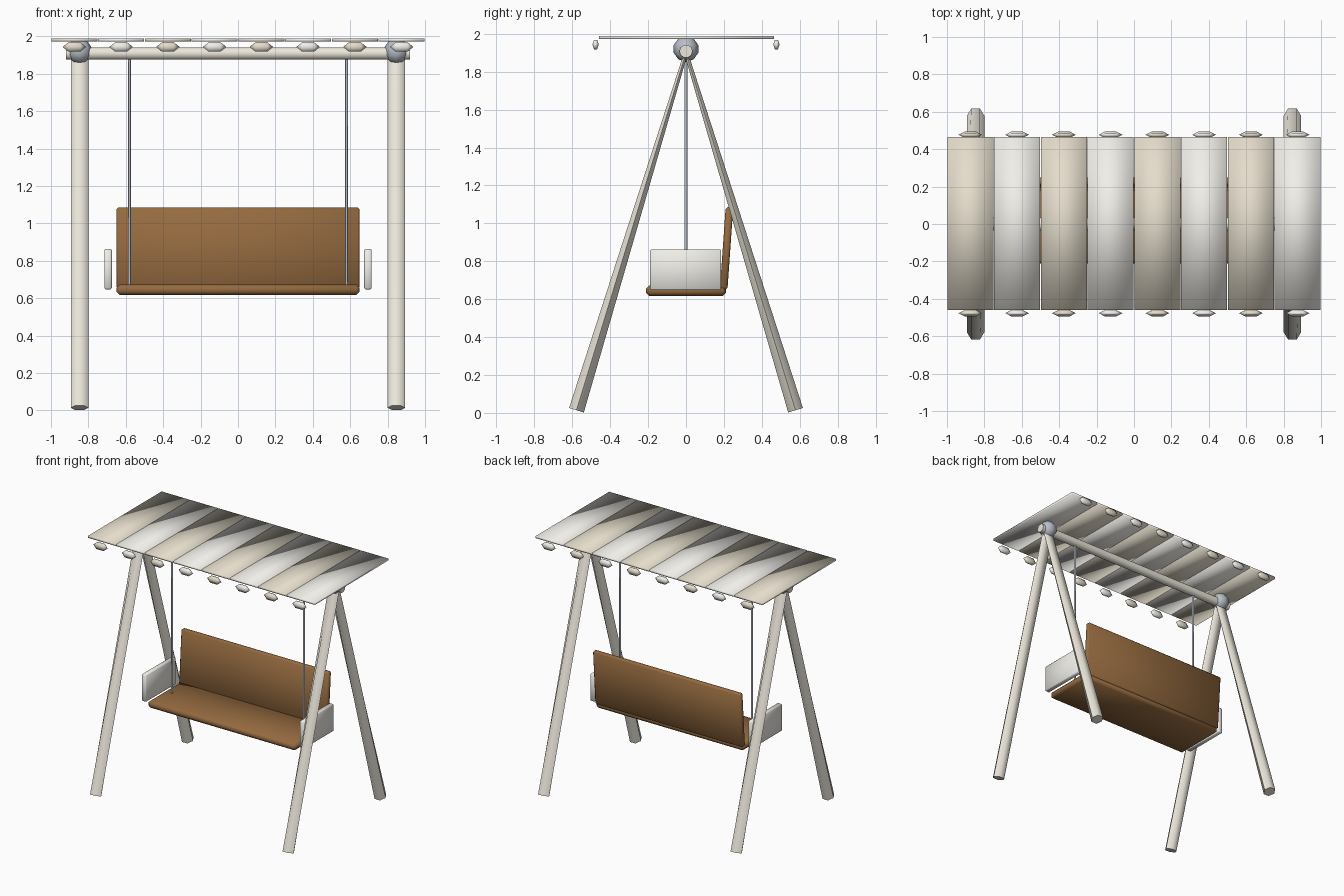
import bpy, bmesh, math
from mathutils import Vector, Matrix

if "Cube" in bpy.data.objects:
    bpy.data.objects.remove(bpy.data.objects["Cube"])


def material(name, rgb):
    m = bpy.data.materials.new(name)
    m.diffuse_color = (*rgb, 1)
    m.use_nodes = True
    m.node_tree.nodes["Principled BSDF"].inputs["Base Color"].default_value = m.diffuse_color
    return m


CREAM = material("cream", (0.84, 0.80, 0.71))
WHITE = material("white", (0.88, 0.86, 0.81))
BEIGE = material("beige", (0.78, 0.72, 0.60))
WOOD = material("wood", (0.30, 0.145, 0.05))
STEEL = material("steel", (0.48, 0.52, 0.58))


def finish(name, bm, mat, smooth=180):
    bmesh.ops.recalc_face_normals(bm, faces=bm.faces)
    mesh = bpy.data.meshes.new(name)
    bm.to_mesh(mesh)
    bm.free()
    ob = bpy.data.objects.new(name, mesh)
    bpy.context.collection.objects.link(ob)
    mesh.materials.append(mat)
    bpy.ops.object.select_all(action='DESELECT')
    ob.select_set(True)
    bpy.context.view_layer.objects.active = ob
    if smooth == 180:
        bpy.ops.object.shade_smooth()
    else:
        bpy.ops.object.shade_smooth_by_angle(angle=math.radians(smooth))
    return ob


def box(name, loc, size, mat, bevel=0, tilt=0):
    # soft-shaded slab, optionally chamfered
    bm = bmesh.new()
    bmesh.ops.create_cube(bm, size=1, matrix=Matrix.Diagonal((*size, 1)))
    if bevel:
        bmesh.ops.bevel(bm, geom=bm.edges[:], offset=bevel, segments=1,
                        profile=0.5, affect='EDGES')
    bm.transform(Matrix.Translation(loc) @ Matrix.Rotation(tilt, 4, 'X'))
    return finish(name, bm, mat)


def rod(name, a, b, r, sides, mat, top_flat=1.0, smooth=50):
    # tube from a to b; top_flat squeezes the b end across its thickness
    a, b = Vector(a), Vector(b)
    d = b - a
    side = Vector((1, 0, 0)) if abs(d.normalized().x) < 0.9 else Vector((0, 1, 0))
    up = d.cross(side).normalized()
    bm = bmesh.new()
    rings = []
    for c, f in ((a, 1.0), (b, top_flat)):
        angles = [2 * math.pi * i / sides for i in range(sides)]
        rings.append([bm.verts.new(c + side * (r * math.cos(t))
                                   + up * (r * f * math.sin(t))) for t in angles])
    for i in range(sides):
        j = (i + 1) % sides
        bm.faces.new((rings[0][i], rings[0][j], rings[1][j], rings[1][i]))
    bm.faces.new(rings[0])
    bm.faces.new(rings[1])
    return finish(name, bm, mat, smooth)


# A-frame: six-sided legs, joints and top beam
for sx, side in ((-1, "left"), (1, "right")):
    for sy, end in ((-1, "front"), (1, "back")):
        rod(f"{end}_{side}_leg", (sx * 0.847, sy * 0.578, 0.014),
            (sx * 0.847, 0, 1.90), 0.047, 6, CREAM, 0.25, 59)
    bm = bmesh.new()
    bmesh.ops.create_uvsphere(bm, u_segments=8, v_segments=5, radius=0.068)
    bm.transform(Matrix.Translation((sx * 0.847, 0, 1.92)))
    finish(f"{side}_joint", bm, STEEL)
    # hanging rods
    rod(f"{side}_hanger", (sx * 0.58, 0, 0.65), (sx * 0.58, 0, 1.90),
        0.008, 6, STEEL, smooth=65)
    # armrest panels
    box(f"{side}_armrest", (sx * 0.695, -0.002, 0.755), (0.04, 0.375, 0.215),
        WHITE, 0.006)
rod("top_beam", (-0.92, 0, 1.908), (0.92, 0, 1.908), 0.035, 10, CREAM)

# Bench
box("seat", (0, 0, 0.645), (1.30, 0.42, 0.055), WOOD, 0.016)
box("backrest", (0, 0.214, 0.868), (1.30, 0.04, 0.434), WOOD, 0.010,
    -math.radians(4))

# Canopy strips with a bead at both ends
for i in range(8):
    x = -0.875 + 0.25 * i
    mat = WHITE if i % 2 else BEIGE
    box(f"canopy_strip_{i + 1}", (x, 0.003, 1.980), (0.245, 0.924, 0.016), mat)
    for sy, end in ((-1, "front"), (1, "back")):
        bm = bmesh.new()
        bmesh.ops.create_uvsphere(bm, u_segments=6, v_segments=3, radius=1)
        bm.transform(Matrix.Translation((x, sy * 0.477, 1.943))
                     @ Matrix.Diagonal((0.063, 0.019, 0.034, 1))
                     @ Matrix.Rotation(math.pi / 2, 4, 'Y'))
        finish(f"{end}_bead_{i + 1}", bm, mat)
